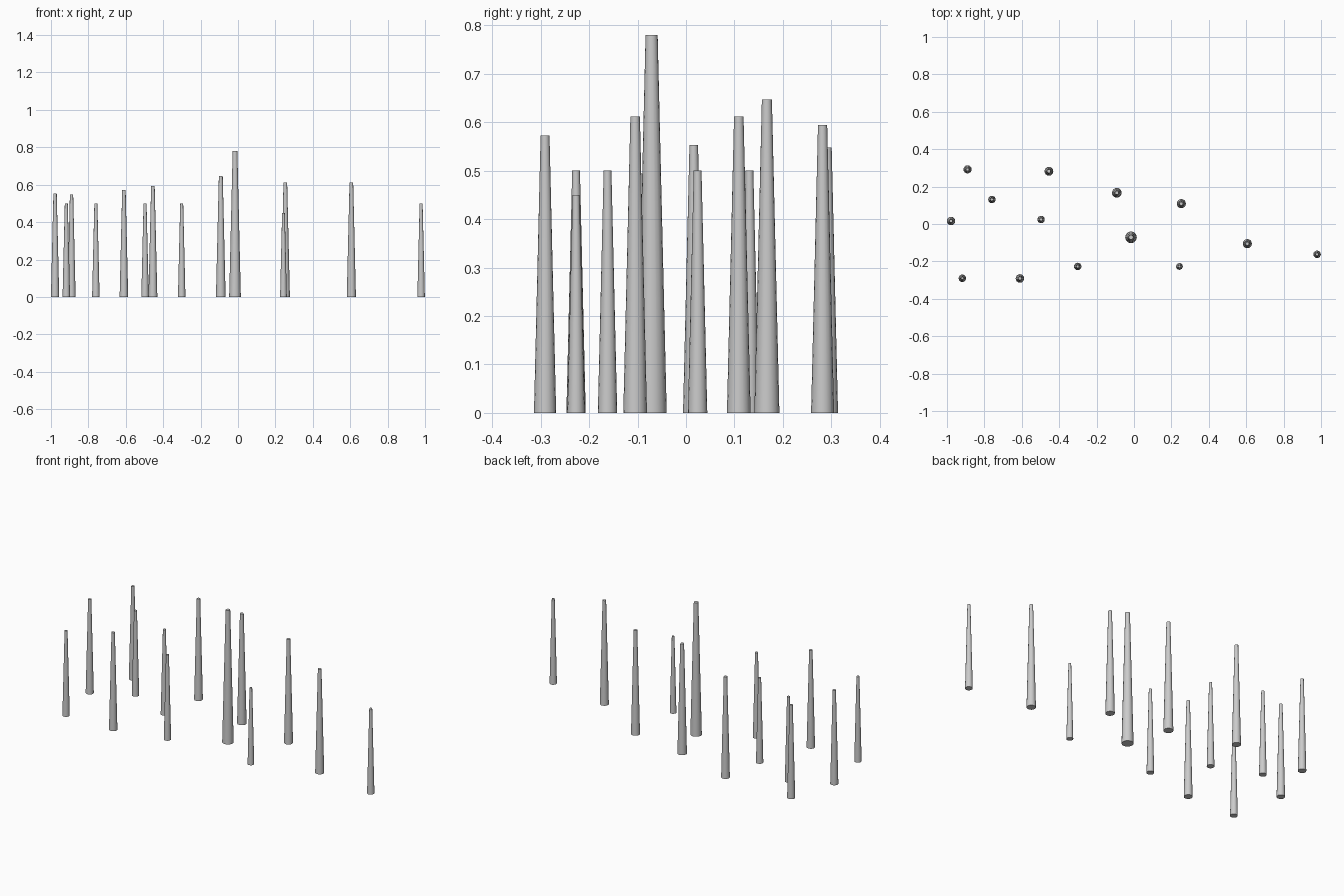
import bpy

# One row per tapered post: x, y, height
posts = [
    (-0.890, 0.292, 0.548), (-0.760, 0.131, 0.50), (-0.978, 0.016, 0.553),
    (-0.497, 0.024, 0.50), (-0.455, 0.282, 0.594), (-0.092, 0.167, 0.647),
    (0.253, 0.109, 0.612), (-0.016, -0.071, 0.78), (0.606, -0.105, 0.612),
    (0.979, -0.162, 0.50), (0.243, -0.227, 0.45), (-0.301, -0.227, 0.50),
    (-0.610, -0.291, 0.573), (-0.918, -0.290, 0.50),
]


def tapered_post(x, y, h):
    # Width follows height, narrowing to about 40 percent at the top
    bpy.ops.mesh.primitive_cone_add(
        vertices=16, radius1=0.04 * h, radius2=0.016 * h, depth=h,
        end_fill_type='NGON', location=(x, y, h / 2))
    bpy.context.object.name = "tapered_post"
    bpy.ops.object.shade_smooth_by_angle()


for p in posts:
    tapered_post(*p)
